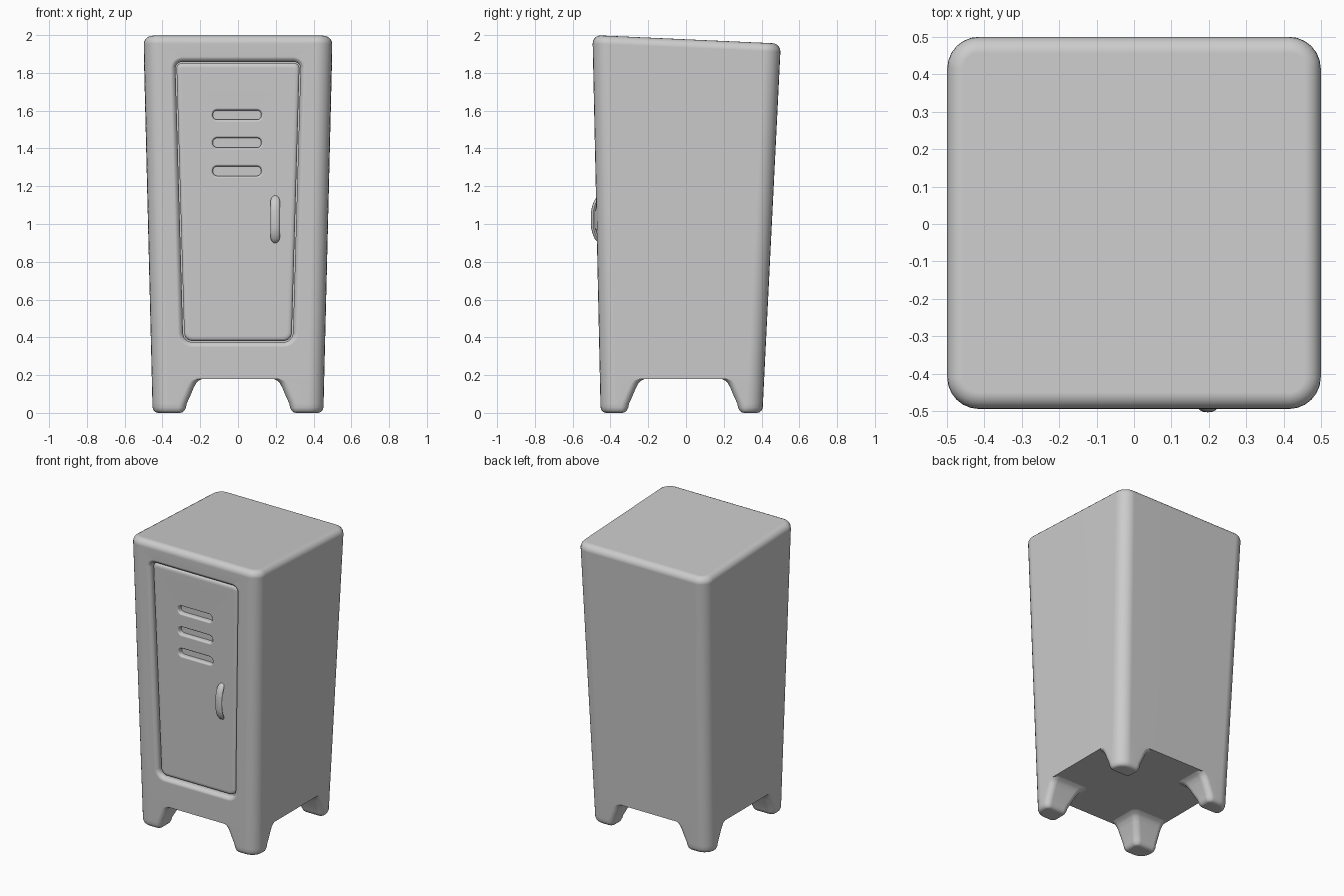
import bpy, bmesh, math
from mathutils import Vector

if "Cube" in bpy.data.objects:
    bpy.data.objects.remove(bpy.data.objects["Cube"])

N = 6  # segments per rounded corner


def front(z): return -0.452 - 0.0215 * z
def back(z): return 0.405 + 0.0485 * z
def side(z): return 0.452 + 0.024 * z


def rounded(corners, radii):
    """2D polygon with circular rounded corners."""
    out = []
    pts = [Vector(c) for c in corners]
    for i, p in enumerate(pts):
        u = (pts[i - 1] - p).normalized()
        v = (pts[(i + 1) % len(pts)] - p).normalized()
        half = u.angle(v) / 2
        r = radii[i]
        c = p + (u + v).normalized() * r / math.sin(half)
        a, b = p + u * r / math.tan(half) - c, p + v * r / math.tan(half) - c
        w = a.angle(b)
        for k in range(N + 1):
            t = k / N
            out.append(c + (a * math.sin((1 - t) * w) + b * math.sin(t * w)) / math.sin(w))
    return out


def loft(name, rings):
    """Closed solid through a series of equal rings."""
    bm = bmesh.new()
    vs = [[bm.verts.new(p) for p in ring] for ring in rings]
    n = len(vs[0])
    for a, b in zip(vs, vs[1:]):
        for i in range(n):
            j = (i + 1) % n
            bm.faces.new((a[i], a[j], b[j], b[i]))
    bm.faces.new(vs[0])
    bm.faces.new(vs[-1])
    bmesh.ops.recalc_face_normals(bm, faces=bm.faces)
    me = bpy.data.meshes.new(name)
    bm.to_mesh(me)
    bm.free()
    ob = bpy.data.objects.new(name, me)
    bpy.context.collection.objects.link(ob)
    return ob


def activate(ob):
    bpy.ops.object.select_all(action='DESELECT')
    ob.select_set(True)
    bpy.context.view_layer.objects.active = ob


def cut(ob, cutter):
    m = ob.modifiers.new("cut", 'BOOLEAN')
    m.operation, m.solver, m.object = 'DIFFERENCE', 'EXACT', cutter
    activate(ob)
    bpy.ops.object.modifier_apply(modifier=m.name)
    bpy.data.objects.remove(cutter)


def smooth(ob):
    activate(ob)
    bpy.ops.object.shade_smooth_by_angle(angle=math.radians(40))
    m = ob.modifiers.new("normals", 'WEIGHTED_NORMAL')
    m.keep_sharp = True


# Cabinet body: tapered, with a soft top edge and a roof sloping to the back
def body_ring(z, e):
    x, y0, y1 = side(z) - e, front(z) + e, back(z) - e
    ring = rounded([(-x, y0), (x, y0), (x, y1), (-x, y1)], [0.085 - e] * 4)
    return [(p.x, p.y, z - 0.045 * (p.y + 0.495) * (z - 0.18) / 1.82) for p in ring]


R = 0.045
rings = [body_ring(0.18, 0), body_ring(2 - R, 0)]
for k in range(1, 6):
    a = k / 5 * math.pi / 2
    rings.append(body_ring(2 - R + R * math.sin(a), R * (1 - math.cos(a))))
body = loft("cabinet_body", rings)


# Door-shaped outline on the leaning front, grown by e and set back by d
def door_ring(e, d):
    zb, zt, wb, wt = 0.375 - e, 1.858 + e, 0.29 + e, 0.332 + e
    ring = rounded([(-wb, zb), (wb, zb), (wt, zt), (-wt, zt)],
                   [0.05 + e, 0.05 + e, 0.035 + e, 0.035 + e])
    return [(p.x, front(p.y) + d, p.y) for p in ring]


# Door opening with a softened rim
cut(body, loft("opening_cutter", [door_ring(e, d) for e, d in (
    (0, .08), (0, .025), (.005, .013), (.016, .004), (.032, -.002), (.032, -.04))]))
smooth(body)

# Door panel
door = loft("door", [door_ring(e, d) for e, d in (
    (-.006, .09), (-.006, .036), (-.010, .027), (-.018, .022), (-.032, .02))])


# Three vent slots in the door
def vent_ring(zc, e, d):
    w, h = 0.128 + e, 0.025 + e
    ring = rounded([(-w, zc - h), (w, zc - h), (w, zc + h), (-w, zc + h)], [h - 0.002] * 4)
    return [(p.x - 0.005, front(p.y) + d, p.y) for p in ring]


for zc in (1.577, 1.43, 1.28):
    cut(door, loft("vent_cutter", [vent_ring(zc, e, d) for e, d in (
        (0, .055), (0, .032), (.004, .025), (.013, .019), (.013, -.02))]))
smooth(door)


# Legs: corner posts that flare into the underside
def leg_ring(sx, rear, z, i, e):
    x0, x1 = i + e, side(z) - e
    y0, y1 = (i + e, back(z) - e) if rear else (-(i + 0.03 + e), front(z) + e)
    ri = max(0.04 - e, 0.012)
    ring = rounded([(x0, y0), (x1, y0), (x1, y1), (x0, y1)], [ri, ri, 0.085 - e, ri])
    return [(sx * p.x, p.y, z) for p in ring]


LEG = ((0, .278, .028), (.004, .278, .015), (.012, .278, .006), (.028, .276, 0),
       (.05, .271, 0), (.09, .253, 0), (.13, .236, 0), (.155, .223, 0),
       (.17, .209, 0), (.18, .188, 0))
for sx, xn in ((-1, "left"), (1, "right")):
    for rear, yn in ((False, "front"), (True, "back")):
        smooth(loft(f"{yn}_{xn}_leg", [leg_ring(sx, rear, *s) for s in LEG]))

# Handle: flattened bowed bar, path as (offset from front, height, scale)
PATH = ((.022, 1.147, .45), (.012, 1.138, .8), (.001, 1.122, 1), (-.009, 1.098, 1),
        (-.016, 1.07, 1), (-.017, 1.025, 1), (-.016, .98, 1), (-.009, .952, 1),
        (.001, .928, 1), (.012, .912, .8), (.022, .903, .45))
path = [Vector((0.197, front(1.025) + d, z)) for d, z, s in PATH]
rings = []
for i, p in enumerate(path):
    t = (path[min(i + 1, len(path) - 1)] - path[max(i - 1, 0)]).normalized()
    nrm = Vector((0, -t.z, t.y))
    s = PATH[i][2]
    rings.append([p + Vector((1, 0, 0)) * 0.025 * s * math.cos(a) + nrm * 0.012 * s * math.sin(a)
                  for a in (k * math.tau / 12 for k in range(12))])
smooth(loft("door_handle", rings))
